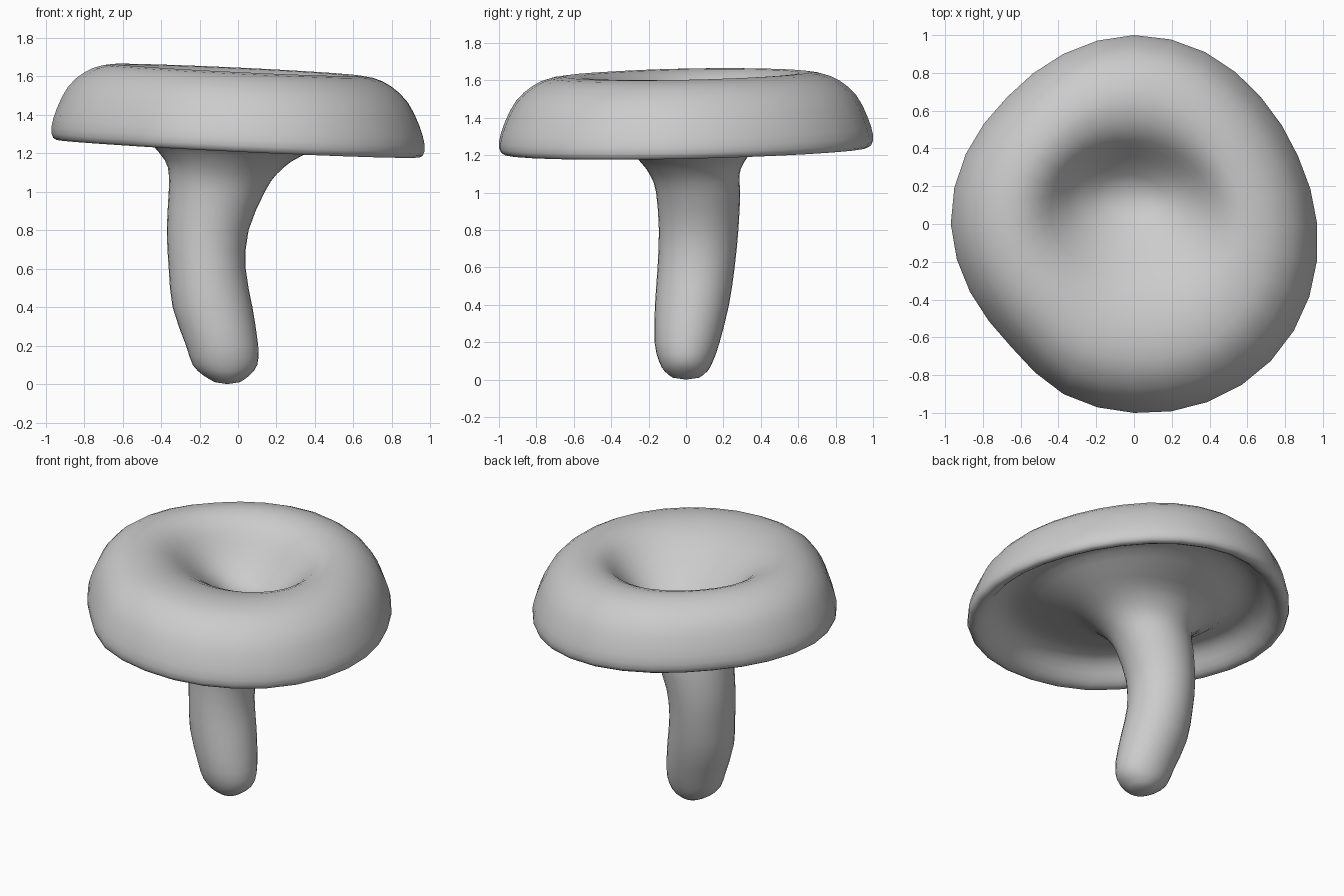
import bpy, bmesh
from math import cos, sin, pi

if "Cube" in bpy.data.objects:
    bpy.data.objects.remove(bpy.data.objects["Cube"])

SIDES = 32
# Uneven cap outline: radius at every 22.5 degrees
OUTLINE = [.97, .94, .95, .985, 1, .975, .95, .965, .97, .94, .92, .975, 1, 1.02, 1.025, 1.005]


def catmull(a, b, c, d, t):
    return .5 * (2*b + (c - a)*t + (2*a - 5*b + 4*c - d)*t*t + (3*b - a - 3*c + d)*t**3)


def outline(i):
    k, t = i // 2, (i % 2) / 2
    return catmull(*[OUTLINE[(k + j) % 16] for j in (-1, 0, 1, 2)], t)


# Stem rings: x min, x max, y min, y max, height
STEM = [(-.12, .01, -.07, .07, .01), (-.18, .06, -.115, .115, .045), (-.235, .10, -.145, .145, .10),
        (-.27, .105, -.168, .18, .20), (-.34, .075, -.166, .23, .40), (-.36, .04, -.152, .26, .60),
        (-.37, .055, -.145, .28, .80), (-.36, .14, -.16, .29, 1.0), (-.36, .20, -.19, .285, 1.09),
        (-.38, .28, -.24, .31, 1.16)]
# Cap rings: centre x, centre y, radius x, radius y, height, outline amount
CAP = [(-.03, .03, .43, .35, 1.235, 0), (-.02, .02, .54, .49, 1.29, .3), (0, 0, .66, .65, 1.35, .8),
       (0, 0, .76, .76, 1.36, 1), (0, 0, .84, .84, 1.32, 1), (0, 0, .90, .90, 1.255, 1),
       (0, 0, .95, .95, 1.225, 1), (0, 0, .99, .99, 1.235, 1), (0, 0, 1, 1, 1.29, 1),
       (0, 0, .97, .97, 1.39, 1), (0, 0, .91, .91, 1.505, 1), (0, 0, .82, .82, 1.585, 1),
       (0, 0, .72, .72, 1.625, 1), (-.01, .02, .60, .59, 1.63, .8), (-.01, .05, .49, .44, 1.585, .5),
       (-.02, .09, .38, .31, 1.49, .2), (-.03, .12, .26, .19, 1.385, 0), (-.03, .13, .13, .09, 1.31, 0)]

rings = [((a + b)/2, (c + d)/2, (b - a)/2, (d - c)/2, z, 0, max(0, z - 1)) for a, b, c, d, z in STEM]
rings += [r + (1,) for r in CAP]

# Refine the section smoothly
fine = []
for k in range(len(rings) - 1):
    q = [rings[min(max(k + j, 0), len(rings) - 1)] for j in (-1, 0, 1, 2)]
    for t in (0, .5):
        fine.append([catmull(*v, t) for v in zip(*q)])
fine.append(rings[-1])

# Stem, hollow underside, rolled rim and dented top as one continuous skin
bm = bmesh.new()
loops = []
for cx, cy, rx, ry, z, shape, tilt in fine:
    loop = []
    for i in range(SIDES):
        a = 2*pi*i / SIDES
        r = 1 + shape*(outline(i) - 1)
        x, y = cx + rx*r*cos(a), cy + ry*r*sin(a)
        loop.append(bm.verts.new((x, y, z + tilt*(-.047*x + .018*y))))
    loops.append(loop)
for lo, hi in zip(loops, loops[1:]):
    for i in range(SIDES):
        j = (i + 1) % SIDES
        bm.faces.new((lo[i], lo[j], hi[j], hi[i]))
for loop, p in ((loops[0], (-.055, 0, 0)), (loops[-1], (-.03, .13, 1.29))):
    tip = bm.verts.new(p)
    for i in range(SIDES):
        bm.faces.new((loop[i], loop[(i + 1) % SIDES], tip))
bmesh.ops.recalc_face_normals(bm, faces=bm.faces)
for f in bm.faces:
    f.smooth = True
mesh = bpy.data.meshes.new("mushroom")
bm.to_mesh(mesh)
bm.free()
bpy.context.collection.objects.link(bpy.data.objects.new("mushroom", mesh))
